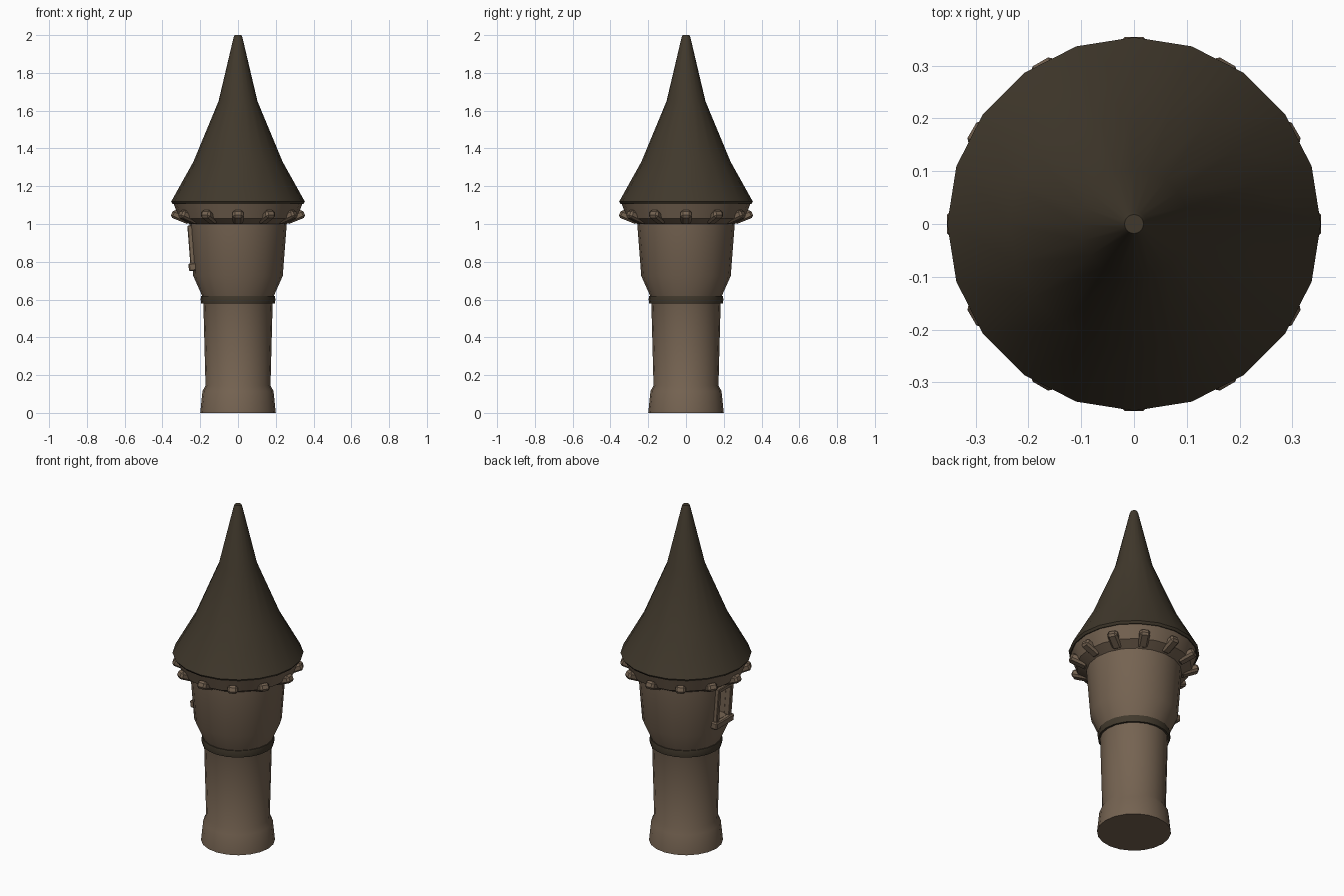
import bpy, bmesh, math
from mathutils import Matrix, Vector

if "Cube" in bpy.data.objects:
    bpy.data.objects.remove(bpy.data.objects["Cube"])

SIDES = 20


def material(name, rgb):
    m = bpy.data.materials.new(name)
    m.diffuse_color = (*rgb, 1)
    m.use_nodes = True
    m.node_tree.nodes["Principled BSDF"].inputs["Base Color"].default_value = m.diffuse_color
    return m


stone = material("brown stone", (0.178, 0.125, 0.083))
roofing = material("dark roof", (0.052, 0.040, 0.025))
dark = material("dark opening", (0.022, 0.017, 0.012))


def make(name, bm, mat, angle=35):
    bmesh.ops.recalc_face_normals(bm, faces=bm.faces)
    me = bpy.data.meshes.new(name)
    bm.to_mesh(me)
    bm.free()
    me.materials.append(mat)
    ob = bpy.data.objects.new(name, me)
    bpy.context.collection.objects.link(ob)
    smooth(ob, angle)
    return ob


def smooth(ob, angle):
    bpy.ops.object.select_all(action='DESELECT')
    ob.select_set(True)
    bpy.context.view_layer.objects.active = ob
    bpy.ops.object.shade_smooth_by_angle(angle=math.radians(angle))


def lathe(name, profile, mat, closed=False, angle=35):
    """Revolve (radius, z) points; cap the ends or join them into a ring."""
    bm = bmesh.new()
    rings = [[bm.verts.new((r * math.cos(2 * math.pi * i / SIDES),
                            r * math.sin(2 * math.pi * i / SIDES), z))
              for i in range(SIDES)] for r, z in profile]
    pairs = list(zip(rings, rings[1:]))
    if closed:
        pairs.append((rings[-1], rings[0]))
    else:
        bm.faces.new(rings[0])
        bm.faces.new(rings[-1])
    for a, b in pairs:
        for i in range(SIDES):
            j = (i + 1) % SIDES
            bm.faces.new((a[i], a[j], b[j], b[i]))
    return make(name, bm, mat, angle)


def box(bm, size, matrix, bevel=0.0):
    new = bmesh.ops.create_cube(bm, size=1, matrix=matrix @ Matrix.Diagonal((*size, 1)))
    if bevel:
        edges = list({e for v in new["verts"] for e in v.link_edges})
        bmesh.ops.bevel(bm, geom=edges, offset=bevel, segments=1, affect='EDGES')
    return new


# Tower body: plinth, shaft, widened upper room and flared eaves
body = lathe("tower_body", [
    (0.200, 0.0), (0.188, 0.115), (0.172, 0.145), (0.184, 0.60),
    (0.190, 0.62), (0.237, 0.725), (0.258, 1.0), (0.312, 1.03), (0.341, 1.108)], stone)

# Dark band around the neck
lathe("neck_band", [(0.175, 0.58), (0.195, 0.58), (0.198, 0.60),
                    (0.195, 0.62), (0.175, 0.62)], roofing, closed=True)

# Bell-shaped roof with a thin lip
lathe("roof", [(0.345, 1.105), (0.354, 1.118), (0.236, 1.33),
               (0.103, 1.65), (0.024, 1.985), (0.018, 2.0)], roofing, angle=40)

# Twelve tilted corbel blocks under the eaves
bm = bmesh.new()
for k in range(12):
    m = (Matrix.Rotation(k * math.pi / 6, 4, 'Z')
         @ Matrix.Translation((0.302, 0, 1.037))
         @ Matrix.Rotation(math.radians(-22), 4, 'Y'))
    box(bm, (0.105, 0.056, 0.044), m, 0.011)
make("corbels", bm, stone)

# Window on the left side, leaning with the wall
tilt = Matrix.Translation((-0.248, 0, 0.885)) @ Matrix.Rotation(math.radians(-4.5), 4, 'Y')


def at(x, y, z):
    return tilt @ Matrix.Translation((x, y, z))


# Window recess cut into the wall
bm = bmesh.new()
box(bm, (0.12, 0.096, 0.18), at(0.015, 0, 0))
cutter = make("window_cutter", bm, dark)
cutter.hide_render = True
mod = body.modifiers.new("window", 'BOOLEAN')
mod.operation = 'DIFFERENCE'
mod.solver = 'EXACT'
mod.object = cutter
bpy.context.view_layer.objects.active = body
bpy.ops.object.modifier_apply(modifier=mod.name)
bpy.data.objects.remove(cutter, do_unlink=True)
smooth(body, 35)

# Dark pane at the back of the recess
bm = bmesh.new()
box(bm, (0.008, 0.096, 0.18), at(0.068, 0, 0))
make("window_pane", bm, dark)

# Window frame: jambs, lintel and projecting sill
bm = bmesh.new()
for s in (-1, 1):
    box(bm, (0.036, 0.026, 0.2), at(0.006, s * 0.058, 0.005), 0.004)
box(bm, (0.036, 0.142, 0.026), at(0.006, 0, 0.095), 0.004)
box(bm, (0.05, 0.165, 0.042), at(0.003, 0, -0.113), 0.006)
make("window_frame", bm, stone)
